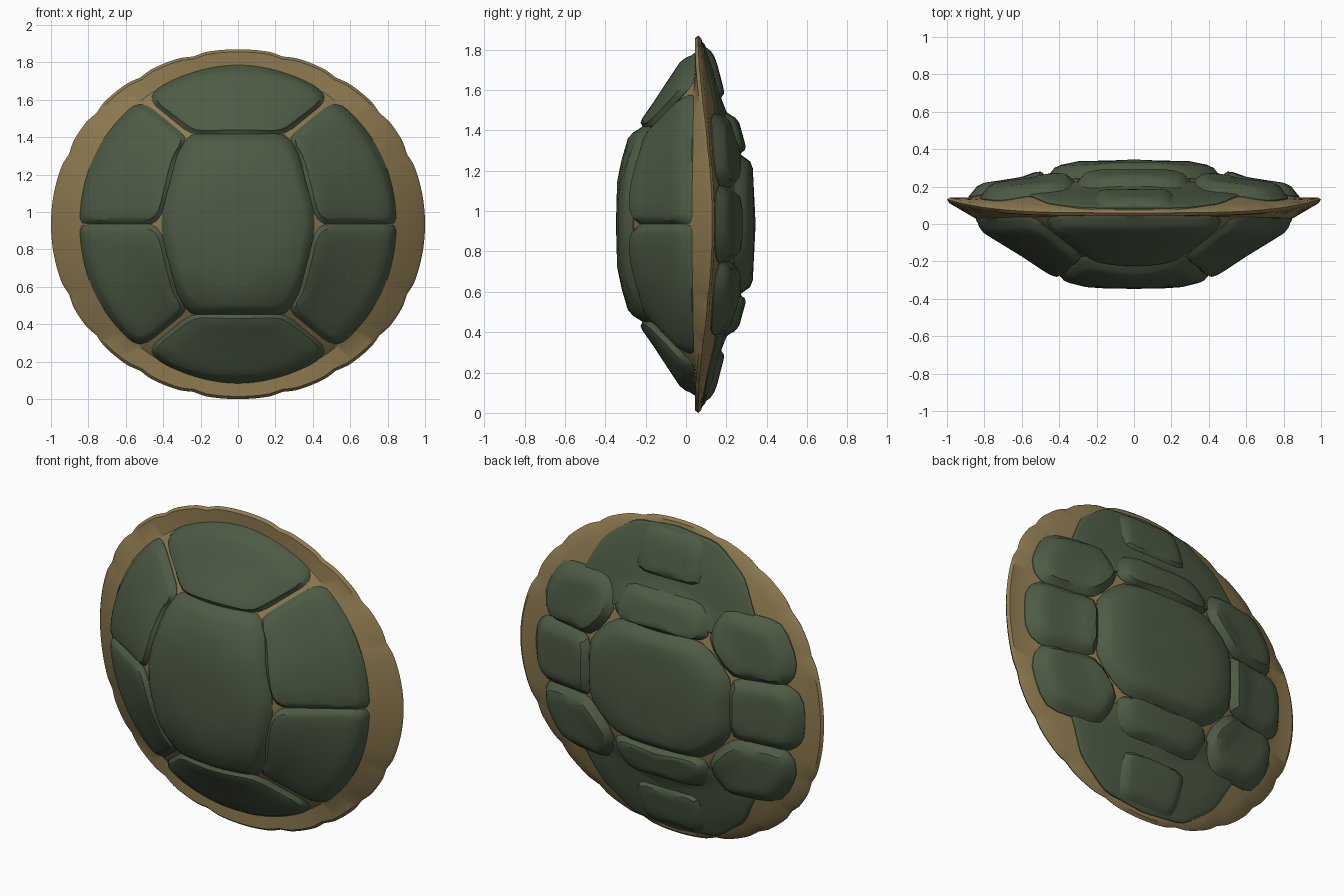
import bpy, bmesh, math
from mathutils import Vector

if "Cube" in bpy.data.objects:
    bpy.data.objects.remove(bpy.data.objects["Cube"])

CZ = 0.935  # height of the shell centre


def material(name, rgb):
    m = bpy.data.materials.new(name)
    m.diffuse_color = (*rgb, 1)
    m.use_nodes = True
    m.node_tree.nodes["Principled BSDF"].inputs["Base Color"].default_value = m.diffuse_color
    return m


GREEN = material("moss green", (0.074, 0.105, 0.058))
TAN = material("horn tan", (0.27, 0.195, 0.08))

# Depth profiles as (radius, y)
FRONT = [(0, -.305), (.24, -.30), (.42, -.255), (.6, -.135), (.8, -.012), (.84, .025), (1, .07)]
BACK = [(0, .285), (.3, .27), (.5, .215), (.6, .17), (.8, .118), (.88, .085), (1, .06)]


def lerp_profile(prof, r):
    for (r0, y0), (r1, y1) in zip(prof, prof[1:]):
        if r <= r1:
            return y0 + (y1 - y0) * (r - r0) / (r1 - r0)
    return prof[-1][1]


def front_y(x, z):
    return lerp_profile(FRONT, math.hypot(x, z)) + .03 * z * z


def back_y(x, z):
    return lerp_profile(BACK, math.hypot(x, z)) + .075 * x * x


def finish(bm, name, mat):
    bmesh.ops.recalc_face_normals(bm, faces=bm.faces)
    me = bpy.data.meshes.new(name)
    bm.to_mesh(me)
    bm.free()
    me.materials.append(mat)
    ob = bpy.data.objects.new(name, me)
    bpy.context.collection.objects.link(ob)
    bpy.ops.object.select_all(action='DESELECT')
    ob.select_set(True)
    bpy.context.view_layer.objects.active = ob
    bpy.ops.object.shade_smooth_by_angle(angle=math.radians(35))
    return ob


def bridge(bm, rings):
    for a, b in zip(rings, rings[1:]):
        n = len(a)
        for i in range(n):
            bm.faces.new((a[i], a[(i + 1) % n], b[(i + 1) % n], b[i]))


def cap(bm, ring, co):
    c = bm.verts.new(co)
    for i in range(len(ring)):
        bm.faces.new((ring[i], ring[(i + 1) % len(ring)], c))


def rounded(points, d):
    """Round each corner of an outline, then resample it evenly."""
    pts = [Vector(p) for p in points]
    out = []
    for i, p in enumerate(pts):
        a, b = pts[i - 1], pts[(i + 1) % len(pts)]
        p0 = p + (a - p).normalized() * min(d, (a - p).length * .4)
        p1 = p + (b - p).normalized() * min(d, (b - p).length * .4)
        out += [p0, p0 * .25 + p * .5 + p1 * .25, p1]
    res = []
    for i, p in enumerate(out):
        q = out[(i + 1) % len(out)]
        n = max(1, round((q - p).length / .05))
        res += [p.lerp(q, k / n) for k in range(n)]
    return res


def plate(name, points, surf, side, thick, bevel=.035, corner=.05, skirt=.014):
    """Raised plate on the shell surface; side is -1 front, 1 back.
    The skirt spreads into the grooves so that only the corners show the core."""
    pts = rounded(points, corner)
    c = sum(pts, Vector((0, 0))) / len(pts)
    bm = bmesh.new()
    rings = []
    for inset, scale, h in ((-skirt, 1, -.012), (-skirt, 1, .004), (0, 1, thick * .42),
                            (bevel * .4, 1, thick * .85), (bevel, 1, thick),
                            (bevel, .75, thick), (bevel, .5, thick), (bevel, .25, thick)):
        ring = []
        for p in pts:
            v = p - c
            q = c + v * (1 - inset / v.length) * scale
            ring.append(bm.verts.new((q.x, surf(q.x, q.y) + side * h, CZ + q.y)))
        rings.append(ring)
    bridge(bm, rings)
    cap(bm, rings[-1], (c.x, surf(c.x, c.y) + side * thick, CZ + c.y))
    return finish(bm, name, GREEN)


def flip(points, sx, sz):
    return [(x * sx, z * sz) for x, z in points]


# Tan core with the scalloped rim
NOTCHES = [s * a for a in (14, 32, 50, 66, 114, 130, 148, 166) for s in (1, -1)]
N = 180
bm = bmesh.new()
rings = []


def core_ring(r, surf):
    ring = []
    for i in range(N):
        t = 2 * math.pi * i / N
        x, z = r * math.sin(t), r * math.cos(t)
        ring.append(bm.verts.new((x, surf(x, z), CZ + z)))
    return ring


def rim_ring(shrink, dy):
    ring = []
    for i in range(N):
        deg = 360 * i / N
        dip = sum(math.exp(-(((deg - n + 180) % 360 - 180) / 2.5) ** 2) for n in NOTCHES)
        r = shrink - .012 * dip
        x, z = r * math.sin(math.radians(deg)), .935 * r * math.cos(math.radians(deg))
        ring.append(bm.verts.new((x, .06 + .07 * abs(x) ** 4 + dy, CZ + z)))
    return ring


for r in (.12, .24, .33, .42, .51, .6, .7, .8, .84):
    rings.append(core_ring(r, front_y))
rings += [rim_ring(.985, -.016), rim_ring(1, 0), rim_ring(.985, .016)]
for r in (.88, .8, .7, .6, .5, .4, .3, .15):
    rings.append(core_ring(r, back_y))
bridge(bm, rings)
cap(bm, rings[0], (0, FRONT[0][1], CZ))
cap(bm, rings[-1], (0, BACK[0][1], CZ))
finish(bm, "shell_core_and_rim", TAN)


# Front plates: a hexagon ringed by six wedges
def arc(a0, a1, n, r=.838):
    return [(r * math.sin(math.radians(a0 + (a1 - a0) * k / n)),
             r * math.cos(math.radians(a0 + (a1 - a0) * k / n))) for k in range(n + 1)]


half_centre = [(.25, .475), (.32, .37), (.395, .06), (.395, -.06), (.32, -.37), (.25, -.475)]
plate("front_centre_plate", half_centre + [(-x, z) for x, z in reversed(half_centre)],
      front_y, -1, .042, .05, .06)
end_wedge = [(-.245, .49), (-.462, .662)] + arc(-30, 30, 10) + [(.462, .662), (.245, .49)]
side_wedge = [(.46, .01), (.415, .06), (.335, .375), (.28, .455), (.495, .63)] + arc(42, 89.4, 8)
for sz, v in ((1, "upper"), (-1, "lower")):
    plate(f"front_{v}_end_plate", flip(end_wedge, 1, sz), front_y, -1, .04, .035)
    for sx, h in ((1, "right"), (-1, "left")):
        plate(f"front_{v}_{h}_plate", flip(side_wedge, sx, sz), front_y, -1, .04, .035)

# Back plates: oval centre, three plates per side, pads on the end panels
plate("back_centre_plate", [(-.27, .335), (.27, .335), (.45, .17), (.45, -.17),
                            (.27, -.335), (-.27, -.335), (-.45, -.17), (-.45, .17)],
      back_y, 1, .06, .06, .08, .02)
side_mid = [(.475, -.17), (.475, .17), (.8, .18), (.865, .1), (.865, -.1), (.8, -.18)]
side_end = [(.32, .37), (.475, .195), (.785, .2), (.815, .33), (.71, .52), (.38, .54)]
end_panel = [(-.33, .4), (-.58, .5), (-.46, .73), (-.27, .87), (0, .9), (.27, .87),
             (.46, .73), (.58, .5), (.33, .4)]
inner_pad = [(-.26, .355), (.26, .355), (.3, .41), (.24, .545), (-.24, .545), (-.3, .41)]
outer_pad = [(-.21, .63), (.21, .63), (.19, .875), (-.19, .875)]
for sx, h in ((1, "right"), (-1, "left")):
    plate(f"back_{h}_middle_plate", flip(side_mid, sx, 1), back_y, 1, .055, .06, .07, .02)
    for sz, v in ((1, "upper"), (-1, "lower")):
        plate(f"back_{v}_{h}_plate", flip(side_end, sx, sz), back_y, 1, .058, .06, .07, .02)
for sz, v in ((1, "upper"), (-1, "lower")):
    plate(f"back_{v}_end_panel", flip(end_panel, 1, sz), back_y, 1, .012, .015, .05, .005)
    plate(f"back_{v}_inner_pad", flip(inner_pad, 1, sz), back_y, 1, .05, .05, .06, .02)
    plate(f"back_{v}_outer_pad", flip(outer_pad, 1, sz), back_y, 1, .035, .05, .06, .015)
